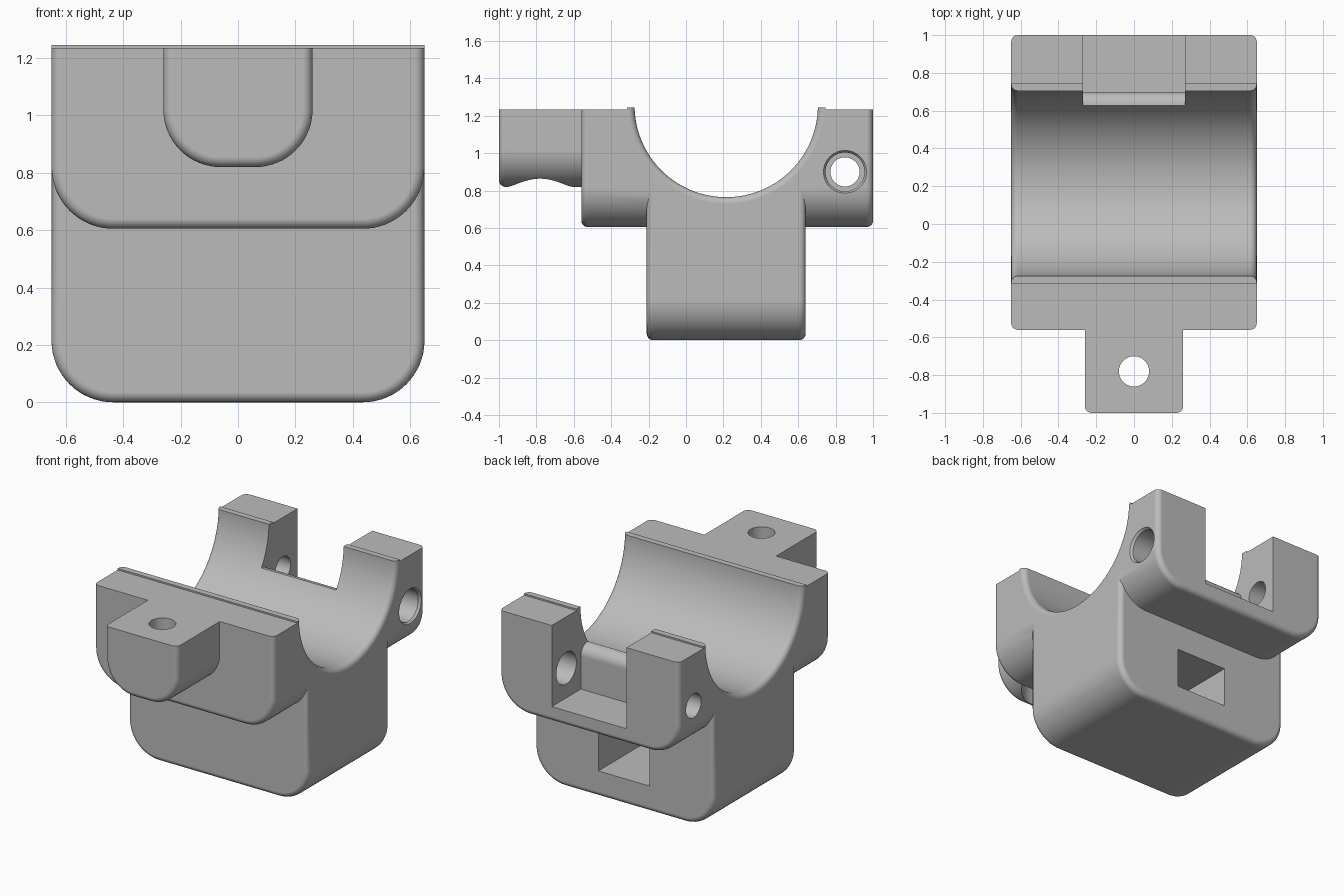
import bpy, math
from mathutils import Matrix

if "Cube" in bpy.data.objects:
    bpy.data.objects.remove(bpy.data.objects["Cube"])

grey = bpy.data.materials.new("plain grey")
grey.use_nodes = True
COLOUR = (0.5, 0.5, 0.5, 1)
grey.diffuse_color = COLOUR
grey.node_tree.nodes["Principled BSDF"].inputs["Base Color"].default_value = COLOUR


def make(name, verts, faces):
    mesh = bpy.data.meshes.new(name)
    mesh.from_pydata(verts, [], faces)
    mesh.materials.append(grey)
    obj = bpy.data.objects.new(name, mesh)
    bpy.context.collection.objects.link(obj)
    return obj


def loft(name, rings):
    """Skin closed rings of equal length and cap both ends."""
    n = len(rings[0])
    verts = [p for ring in rings for p in ring]
    faces = [(k * n + i, k * n + (i + 1) % n, (k + 1) * n + (i + 1) % n, (k + 1) * n + i)
             for k in range(len(rings) - 1) for i in range(n)]
    faces.append(tuple(reversed(range(n))))
    faces.append(tuple(range(len(verts) - n, len(verts))))
    return make(name, verts, faces)


def u_ring(y, half, bottom, top, radius, inset):
    """U outline with rounded lower corners, shrunk by the inset."""
    r, cx, cz = radius - inset, half - radius, bottom + radius
    pts = [(half - inset, y, top), (-half + inset, y, top)]
    for side, start in ((-1, math.pi), (1, 1.5 * math.pi)):
        for i in range(17):
            a = start + i * math.pi / 32
            pts.append((side * cx + r * math.cos(a), y, cz + r * math.sin(a)))
    return pts


def u_block(name, y0, y1, half, bottom, top, radius, fillet=0.035):
    """U outline extruded along y with filleted ends."""
    steps = [i * math.pi / 12 for i in range(7)]
    ends = [(fillet * (1 - math.sin(a)), fillet * (1 - math.cos(a))) for a in steps]
    rings = [u_ring(y0 + d, half, bottom, top, radius, i) for i, d in ends]
    rings += [u_ring(y1 - d, half, bottom, top, radius, i) for i, d in reversed(ends)]
    return loft(name, rings[::-1])


def lathe(name, profile, centre, turn=None, sides=48):
    """Revolve (distance, radius) pairs about z, then turn and place."""
    place = Matrix.Translation(centre) @ (turn or Matrix())
    rings = [[place @ Matrix.Rotation(math.tau * i / sides, 4, "Z") @ Matrix.Translation((r, 0, d)).to_translation()
              for i in range(sides)] for d, r in profile]
    return loft(name, rings)


def box(name, x, y, z):
    ring = lambda h: [(x[0], y[0], h), (x[1], y[0], h), (x[1], y[1], h), (x[0], y[1], h)]
    return loft(name, [ring(z[0]), ring(z[1])])


def combine(target, tool, operation):
    tool.hide_render = True
    mod = target.modifiers.new("combine", "BOOLEAN")
    mod.operation, mod.solver, mod.object = operation, "EXACT", tool
    bpy.context.view_layer.objects.active = target
    bpy.ops.object.modifier_apply(modifier=mod.name)
    bpy.data.objects.remove(tool)


ALONG_X = Matrix.Rotation(math.pi / 2, 4, "Y")
TOP = 1.235

# Solid parts: clamp flange, lower body and front screw tab
clamp = u_block("clamp_body", -0.56, 1.0, 0.65, 0.605, 1.5, 0.215)
combine(clamp, u_block("lower_body", -0.21, 0.64, 0.65, 0.0, 0.9, 0.215), "UNION")
combine(clamp, u_block("screw_tab", -1.0, -0.4, 0.26, 0.82, 1.5, 0.2), "UNION")

# Flat top, with a slim raised lip beside the bore
cuts = [
    box("lip_level", (-1, 1), (-1.2, 1.2), (TOP + 0.01, 2)),
    box("front_level", (-1, 1), (-1.2, -0.315), (TOP, 2)),
    box("back_level", (-1, 1), (0.745, 1.2), (TOP, 2)),
]

# Main bore with rounded mouths
R, F = 0.49, 0.035
mouth = [(0.65 - F + F * math.sin(a), R + F * (1 - math.cos(a)))
         for a in [i * math.pi / 12 for i in range(7)]]
mouth.append((0.8, R + F))
bore = [(-d, r) for d, r in reversed(mouth)] + mouth
cuts.append(lathe("bore", bore, (0, 0.215, 1.255), ALONG_X, 128))

# Hinge slot at the back, with a rounded inner ridge
slot = [(0.7, 0.705), (1.2, 0.705), (1.2, 1.5), (0.5, 1.5), (0.5, 0.99)]
slot += [(0.63 + 0.07 * math.sin(a), 0.92 + 0.07 * math.cos(a))
         for a in [i * math.pi / 16 for i in range(9)]]
cuts.append(loft("hinge_slot", [[(x, y, z) for y, z in slot] for x in (-0.27, 0.27)]))

# Hinge pin hole, wider on the left post
pin = [(-0.8, 0.078), (0, 0.078), (0, 0.104), (0.635, 0.104), (0.65, 0.115), (0.8, 0.115)]
cuts.append(lathe("pin_hole", pin, (0, 0.85, 0.9), ALONG_X))

# Screw hole with a wide recess beneath
screw = [(0.7, 0.185), (1.0, 0.185), (1.0, 0.08), (1.4, 0.08)]
cuts.append(lathe("screw_hole", screw, (0, -0.78, 0)))

# Square pocket in the back of the lower body
cuts.append(box("back_pocket", (-0.185, 0.185), (0.05, 0.8), (0.17, 0.43)))

for cut in cuts:
    combine(clamp, cut, "DIFFERENCE")

# Smooth curves, crisp edges
bpy.ops.object.select_all(action="DESELECT")
clamp.select_set(True)
bpy.context.view_layer.objects.active = clamp
bpy.ops.object.shade_smooth_by_angle(angle=math.radians(30))
weighted = clamp.modifiers.new("even_shading", "WEIGHTED_NORMAL")
weighted.keep_sharp = True
